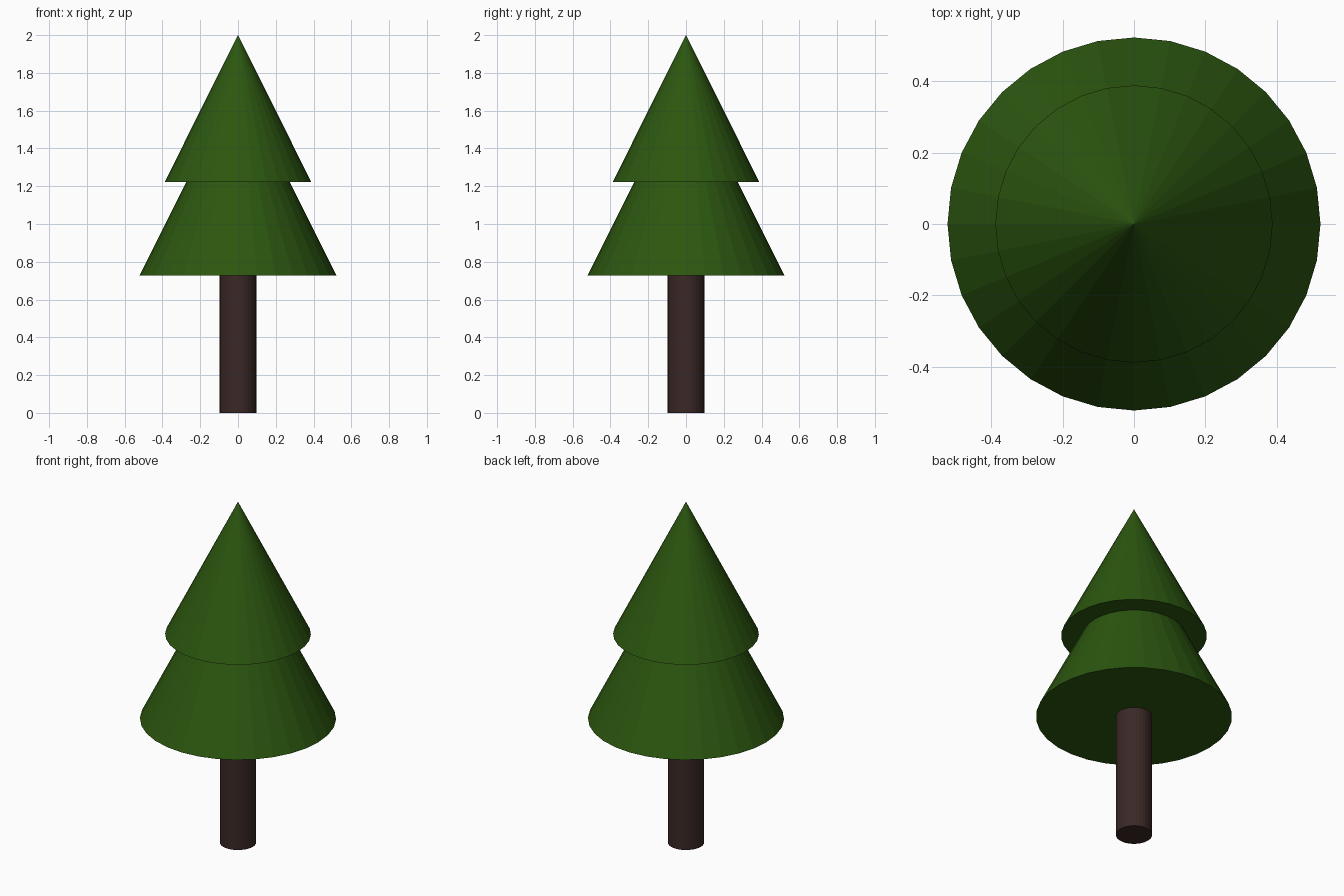
import bpy

if "Cube" in bpy.data.objects:
    bpy.data.objects.remove(bpy.data.objects["Cube"])

SIDES = 32


def material(name, colour):
    mat = bpy.data.materials.new(name)
    mat.diffuse_color = (*colour, 1.0)
    mat.use_nodes = True
    mat.node_tree.nodes["Principled BSDF"].inputs["Base Color"].default_value = mat.diffuse_color
    return mat


bark = material("bark_brown", (0.042, 0.021, 0.019))
needles = material("needle_green", (0.025, 0.095, 0.005))


def solid(name, r_bottom, r_top, z0, z1, mat):
    """Flat-faced capped cone or cylinder standing between two heights."""
    bpy.ops.mesh.primitive_cone_add(vertices=SIDES, radius1=r_bottom, radius2=r_top,
                                    depth=z1 - z0, location=(0, 0, (z0 + z1) / 2))
    obj = bpy.context.object
    obj.name = name
    obj.data.materials.append(mat)
    return obj


# Trunk, running a little way into the foliage
solid("trunk", 0.097, 0.097, 0.0, 0.95, bark)

# Two overlapping foliage tiers of equal slope
solid("lower_foliage", 0.522, 0.0, 0.727, 1.77, needles)
solid("upper_foliage", 0.388, 0.0, 1.223, 2.0, needles)
